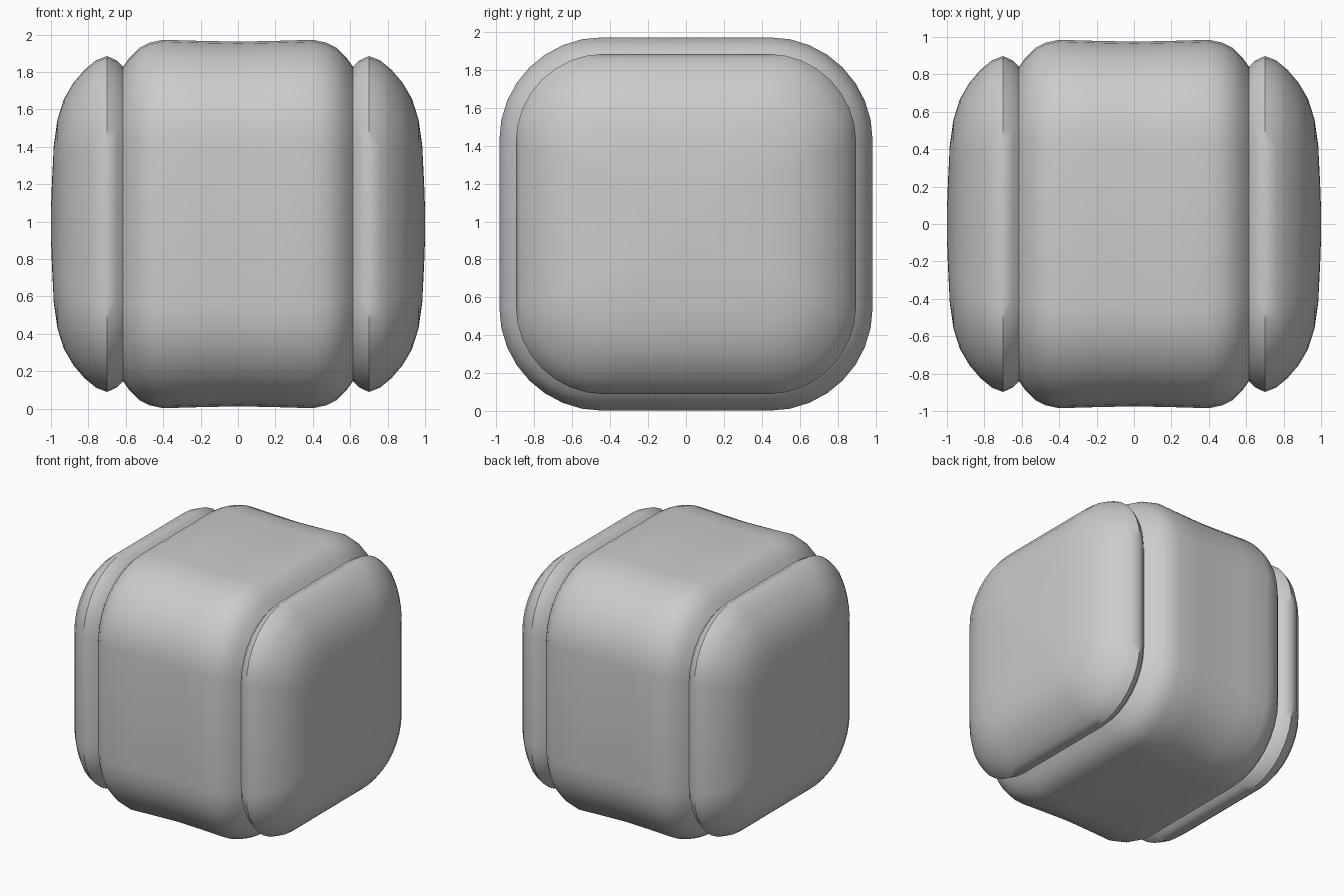
import bpy, bmesh
from math import sin, cos, pi

if "Cube" in bpy.data.objects:
    bpy.data.objects.remove(bpy.data.objects["Cube"])

CENTRE_Z = 0.987
ARC = 8  # segments per rounded corner


def ring(bm, x, h, ratio):
    """Rounded square of half size h in the plane at x."""
    r = h * ratio
    c = h - r
    verts = []
    for q, (sy, sz) in enumerate([(1, 1), (-1, 1), (-1, -1), (1, -1)]):
        for i in range(ARC + 1):
            a = q * pi / 2 + i * pi / 2 / ARC
            verts.append(bm.verts.new((x, sy * c + r * cos(a), CENTRE_Z + sz * c + r * sin(a))))
    return verts


def loft(name, sections, cap_end=False):
    """Skin a run of rounded squares along x."""
    bm = bmesh.new()
    rings = [ring(bm, *s) for s in sections]
    for a, b in zip(rings, rings[1:]):
        n = len(a)
        for i in range(n):
            j = (i + 1) % n
            bm.faces.new((a[i], a[j], b[j], b[i]))
    if cap_end:
        bm.faces.new(rings[-1])
    bmesh.ops.recalc_face_normals(bm, faces=bm.faces)
    # open tubes need their normals to point away from the centre
    bm.faces.ensure_lookup_table()
    f = bm.faces[0]
    m = f.calc_center_median()
    if f.normal.y * m.y + f.normal.z * (m.z - CENTRE_Z) < 0:
        bmesh.ops.reverse_faces(bm, faces=bm.faces)
    me = bpy.data.meshes.new(name)
    bm.to_mesh(me)
    bm.free()
    ob = bpy.data.objects.new(name, me)
    bpy.context.collection.objects.link(ob)
    bpy.ops.object.select_all(action='DESELECT')
    bpy.context.view_layer.objects.active = ob
    ob.select_set(True)
    bpy.ops.object.shade_smooth_by_angle(angle=0.8)
    return ob


# central body: broad rounded block tapering into a groove at each side
half = [(0.2, 0.979, 0.55), (0.40, 0.985, 0.55), (0.47, 0.97, 0.55),
        (0.53, 0.94, 0.54), (0.58, 0.89, 0.53), (0.615, 0.84, 0.52)]
loft("central_body", [(-x, h, r) for x, h, r in reversed(half)] + [(0, 0.975, 0.55)] + half)

# pillow-shaped side panels, starting at the grooves
panel = [(0.615, 0.84, 0.52), (0.65, 0.875, 0.52), (0.70, 0.898, 0.52), (0.76, 0.875, 0.52),
         (0.82, 0.825, 0.52), (0.88, 0.755, 0.50), (0.93, 0.67, 0.48), (0.965, 0.56, 0.46),
         (0.985, 0.42, 0.45), (0.995, 0.22, 0.45), (1.0, 0.08, 0.45)]
for name, s in (("right_panel", 1), ("left_panel", -1)):
    loft(name, [(s * x, h, r) for x, h, r in panel], cap_end=True)
